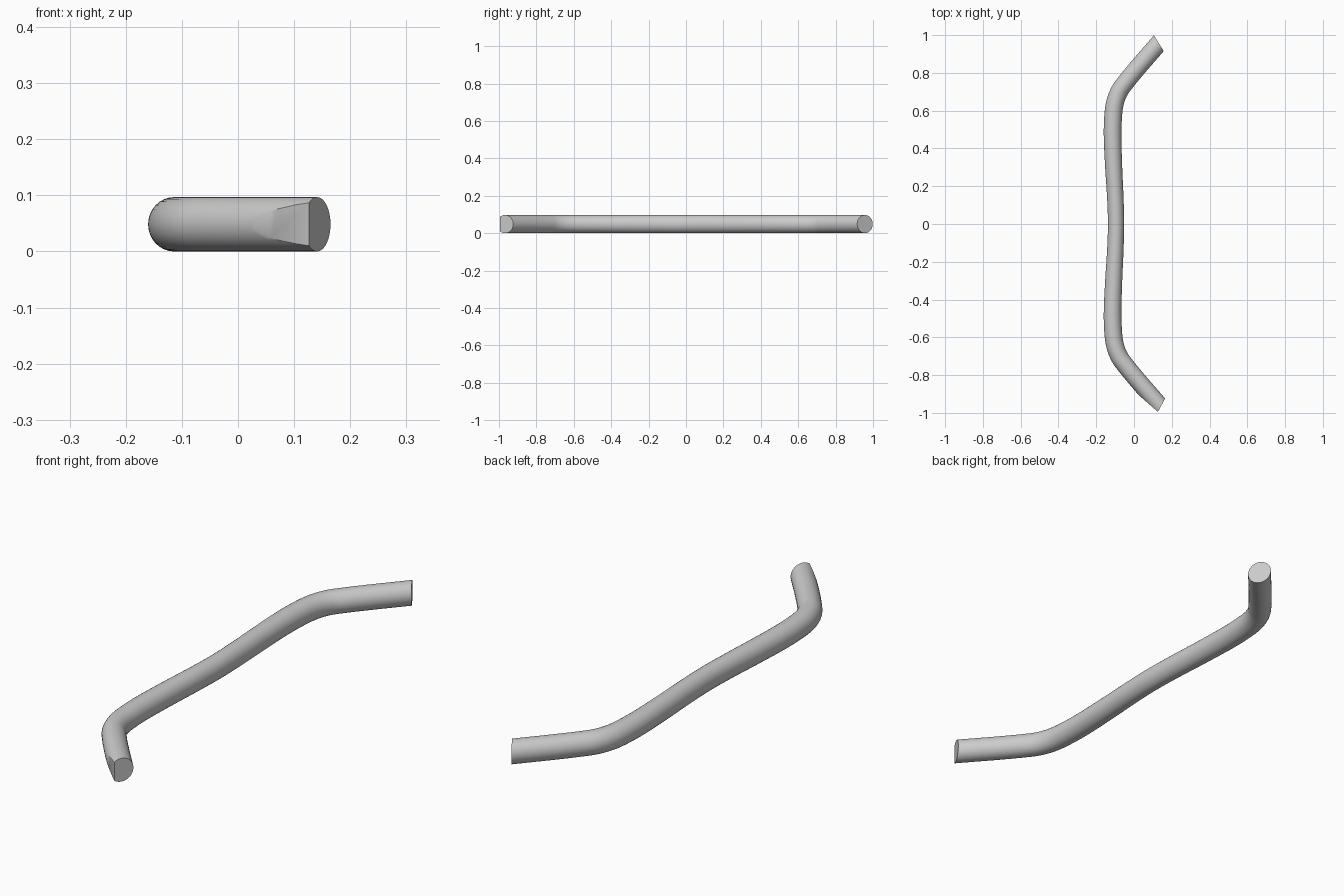
import bpy, bmesh, math
from mathutils import Vector

if "Cube" in bpy.data.objects:
    bpy.data.objects.remove(bpy.data.objects["Cube"])

R = 0.0485     # tube radius, also height of the centre line
SIDES = 32
STEPS = 8

# centre line of one half (x, y, half width); mirrored for the other half
half = [(-0.095, 0.0, 0.043), (-0.099, 0.14, 0.0435), (-0.107, 0.29, 0.045),
        (-0.113, 0.44, 0.0465), (-0.112, 0.54, 0.047), (-0.103, 0.63, 0.047),
        (-0.079, 0.70, 0.047), (-0.038, 0.758, 0.047), (0.03, 0.84, 0.047),
        (0.11, 0.932, 0.047), (0.20, 1.036, 0.047)]
pts = [Vector((x, -y, w)) for x, y, w in reversed(half[1:])] + [Vector(p) for p in half]


def smooth_path(p):
    """Catmull-Rom samples through the points."""
    q = [2 * p[0] - p[1]] + p + [2 * p[-1] - p[-2]]
    out = []
    for i in range(1, len(q) - 2):
        a, b, c, d = q[i - 1:i + 3]
        for s in range(STEPS):
            t = s / STEPS
            out.append(0.5 * (2 * b + (c - a) * t + (2 * a - 5 * b + 4 * c - d) * t * t
                              + (3 * b - a - 3 * c + d) * t ** 3))
    return out + [p[-1]]


def cut(bm, point, normal):
    """Slice off everything beyond the plane and cap the opening."""
    res = bmesh.ops.bisect_plane(bm, geom=bm.verts[:] + bm.edges[:] + bm.faces[:], dist=1e-5,
                                 plane_co=(*point, R), plane_no=(*normal, 0), clear_outer=True)
    edges = [e for e in res['geom_cut'] if isinstance(e, bmesh.types.BMEdge)]
    bmesh.ops.contextual_create(bm, geom=edges)


# swept tube
bm = bmesh.new()
path = smooth_path(pts)
rings = []
for i, p in enumerate(path):
    d = path[min(i + 1, len(path) - 1)] - path[max(i - 1, 0)]
    n = Vector((d.y, -d.x)).normalized()
    ring = []
    for k in range(SIDES):
        a = 2 * math.pi * k / SIDES
        o = n * p.z * math.cos(a)
        ring.append(bm.verts.new((p.x + o.x, p.y + o.y, R + R * math.sin(a))))
    rings.append(ring)
for r0, r1 in zip(rings, rings[1:]):
    for k in range(SIDES):
        j = (k + 1) % SIDES
        bm.faces.new((r0[k], r0[j], r1[j], r1[k]))
bm.faces.new(rings[0])
bm.faces.new(rings[-1])
bmesh.ops.recalc_face_normals(bm, faces=bm.faces)

# slanted back end, shaved flat on the front arm, slanted front end
cut(bm, (0.132, 0.956), (0.848, 0.53))
cut(bm, (0.127, -0.995), (-0.657, -0.754))
cut(bm, (0.143, -0.964), (0.88, -0.477))
bmesh.ops.recalc_face_normals(bm, faces=bm.faces)

mesh = bpy.data.meshes.new("bent_bar")
bm.to_mesh(mesh)
bm.free()
bar = bpy.data.objects.new("bent_bar", mesh)
bpy.context.collection.objects.link(bar)
bpy.context.view_layer.objects.active = bar
bar.select_set(True)
bpy.ops.object.shade_smooth_by_angle(angle=math.radians(30))
